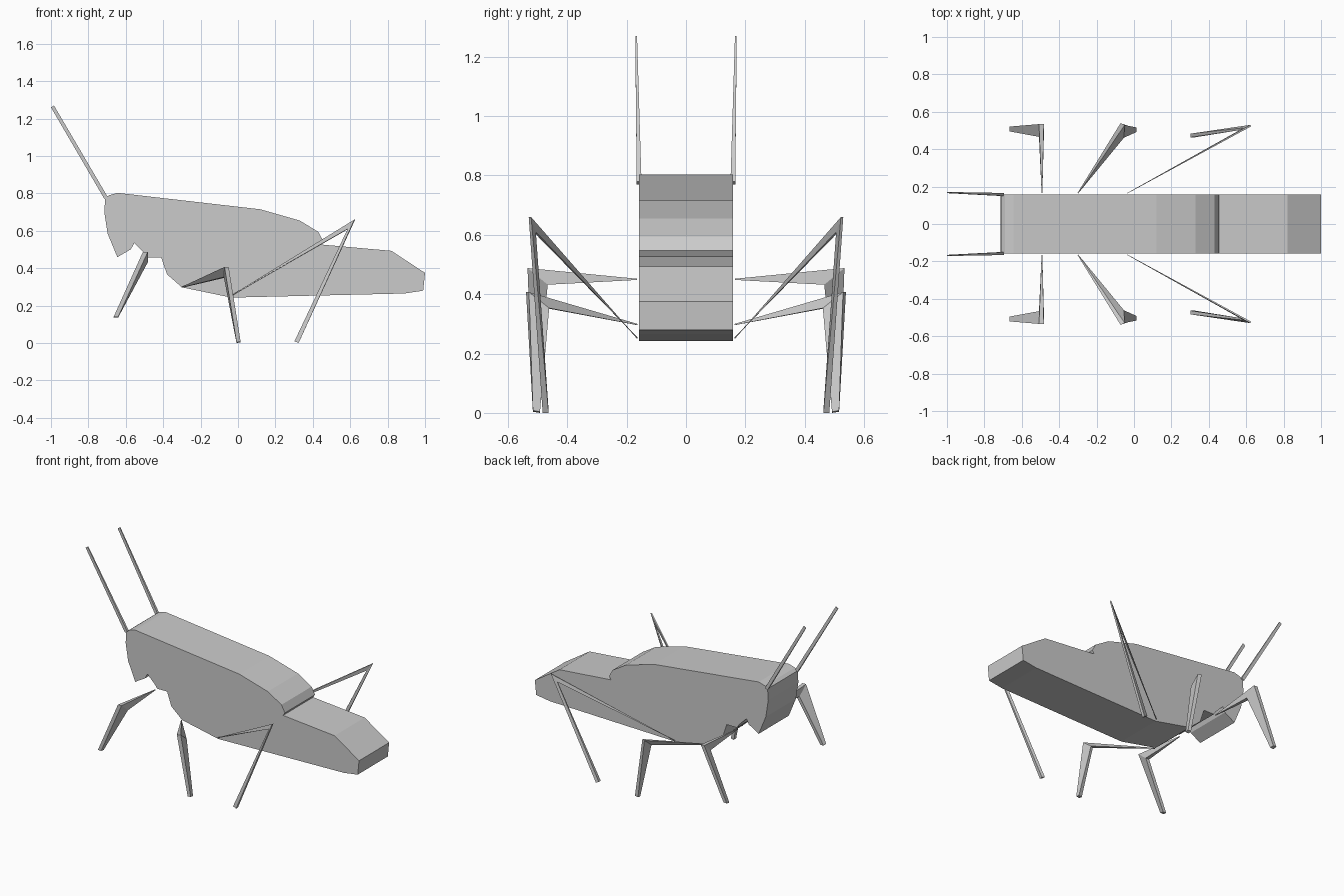
import bpy
from mathutils import Vector

HALF_WIDTH = 0.158


def make_object(name, verts, faces):
    mesh = bpy.data.meshes.new(name)
    mesh.from_pydata(verts, [], faces)
    mesh.update()
    obj = bpy.data.objects.new(name, mesh)
    bpy.context.collection.objects.link(obj)
    return obj


def extrude_profile(name, profile, half):
    n = len(profile)
    verts = [(x, y, z) for y in (-half, half) for x, z in profile]
    faces = [tuple(range(n)), tuple(range(2 * n - 1, n - 1, -1))]
    faces += [(i, i + n, (i + 1) % n + n, (i + 1) % n) for i in range(n)]
    return make_object(name, verts, faces)


def loft_pair(name, sections):
    """Four-sided limb through (centre, half_a, half_b) sections, mirrored across y."""
    verts = []
    for c, a, b in sections:
        c, a, b = Vector(c), Vector(a), Vector(b)
        verts += [c + a + b, c - a + b, c - a - b, c + a - b]
    faces = [(0, 1, 2, 3)]
    for s in range(0, 4 * (len(sections) - 1), 4):
        faces += [(s + i, s + 4 + i, s + 4 + (i + 1) % 4, s + (i + 1) % 4) for i in range(4)]
    end = len(verts) - 4
    faces.append((end + 3, end + 2, end + 1, end))
    obj = make_object(name, verts, faces)
    mirror = obj.modifiers.new("mirror", "MIRROR")
    mirror.use_axis = (False, True, False)
    return obj


# Body: side outline with head, wing cover step and tail
extrude_profile("body", [
    (-0.71, 0.775), (-0.69, 0.79), (-0.645, 0.803), (0.12, 0.715), (0.33, 0.655),
    (0.43, 0.594), (0.455, 0.547), (0.442, 0.527), (0.82, 0.493), (1.0, 0.375),
    (0.99, 0.28), (0.89, 0.265), (-0.035, 0.243), (-0.30, 0.298), (-0.38, 0.368),
    (-0.41, 0.457), (-0.485, 0.457), (-0.50, 0.48), (-0.555, 0.535), (-0.572, 0.502),
    (-0.645, 0.459), (-0.697, 0.585), (-0.715, 0.70)], HALF_WIDTH)

# Antennae
loft_pair("antennae", [
    ((-0.705, 0.158, 0.775), (0.009, 0, 0.005), (0, 0.008, 0)),
    ((-0.992, 0.168, 1.265), (0.008, 0, 0.005), (0, 0.003, 0))])

# Front legs: hip, mitred knee, foot
loft_pair("front_legs", [
    ((-0.492, 0.165, 0.45), (0.002, 0, 0), (0, 0, 0.002)),
    ((-0.495, 0.50, 0.46), (0.013, 0, 0), (0, 0.034, 0.028)),
    ((-0.653, 0.508, 0.138), (0.012, 0, 0), (0, 0.013, 0.002))])

# Middle legs
loft_pair("middle_legs", [
    ((-0.30, 0.165, 0.298), (0.002, -0.001, 0), (0, 0, 0.002)),
    ((-0.063, 0.50, 0.38), (0.011, -0.005, 0), (0.002, 0.034, 0.027)),
    ((0.003, 0.504, 0.004), (0.011, 0, 0.002), (0, 0.012, 0.002))])

# Hind legs: long thigh to a sharp raised knee
loft_pair("hind_legs", [
    ((-0.035, 0.165, 0.253), (0.001, 0, -0.002), (0, 0.001, 0)),
    ((0.606, 0.518, 0.635), (0.018, 0.008, 0.025), (-0.002, 0.004, 0)),
    ((0.313, 0.473, 0.005), (0.011, 0, -0.005), (0, 0.010, 0))])
